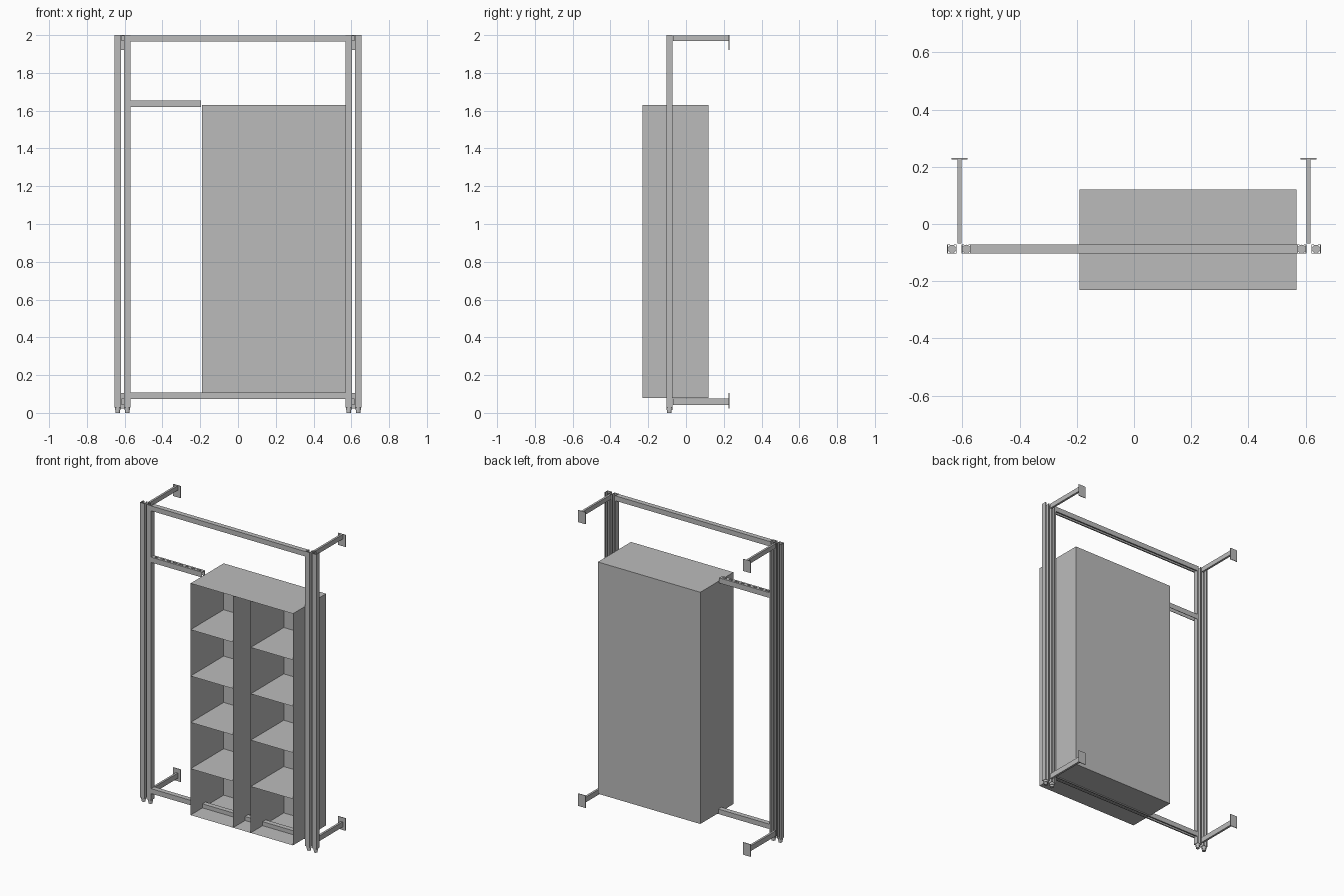
import bpy, bmesh, math
from mathutils import Vector

if "Cube" in bpy.data.objects:
    bpy.data.objects.remove(bpy.data.objects["Cube"])

grey = bpy.data.materials.new("light_grey")
grey.diffuse_color = (0.5, 0.5, 0.5, 1)
grey.use_nodes = True
grey.node_tree.nodes["Principled BSDF"].inputs["Base Color"].default_value = grey.diffuse_color


def finish(name, bm, recalc=True):
    if recalc:
        bmesh.ops.recalc_face_normals(bm, faces=bm.faces)
    me = bpy.data.meshes.new(name)
    bm.to_mesh(me)
    bm.free()
    me.materials.append(grey)
    ob = bpy.data.objects.new(name, me)
    bpy.context.collection.objects.link(ob)
    return ob


def add_box(bm, x0, x1, y0, y1, z0, z1):
    vs = bmesh.ops.create_cube(bm, size=1)["verts"]
    for v in vs:
        v.co = Vector(((x0 + x1) / 2 + v.co.x * (x1 - x0),
                       (y0 + y1) / 2 + v.co.y * (y1 - y0),
                       (z0 + z1) / 2 + v.co.z * (z1 - z0)))


def add_quad(bm, *pts):
    bm.faces.new([bm.verts.new(p) for p in pts])


def channel(name, w, d, start, end, place, t=0.003, lip=0.009):
    """Lipped C profile (u across, v deep, web at v = 0) run from start to end."""
    prof = [(0, 0), (w, 0), (w, d), (w - lip, d), (w - lip, d - t), (w - t, d - t),
            (w - t, t), (t, t), (t, d - t), (lip, d - t), (lip, d), (0, d)]
    bm = bmesh.new()
    a = bm.faces.new([bm.verts.new(place(u, v, start)) for u, v in prof])
    ext = bmesh.ops.extrude_face_region(bm, geom=[a], use_keep_orig=True)["geom"]
    shift = Vector(place(0, 0, end)) - Vector(place(0, 0, start))
    bmesh.ops.translate(bm, vec=shift,
                        verts=[g for g in ext if isinstance(g, bmesh.types.BMVert)])
    return finish(name, bm)


Y0, Y1 = -0.104, -0.071      # frame depth
W = Y1 - Y0

# Paired uprights, open to the back, with levelling feet
for side, xs in (("left", (-0.653, -0.603)), ("right", (0.57, 0.62))):
    for i, x in enumerate(xs):
        channel(f"{side}_post_{i + 1}", W, W, 0.028, 2.0,
                lambda u, v, s, x=x: (x + u, Y0 + v, s))
        bm = bmesh.new()
        for z0, z1, r in ((0, 0.014, 0.012), (0.014, 0.03, 0.015)):
            vs = bmesh.ops.create_cone(bm, cap_ends=True, segments=12, radius1=r,
                                       radius2=r, depth=z1 - z0)["verts"]
            bmesh.ops.translate(bm, verts=vs,
                                vec=(x + W / 2, (Y0 + Y1) / 2, (z0 + z1) / 2))
        finish(f"{side}_foot_{i + 1}", bm)

# Long top and bottom rails, open underneath
for name, top in (("top_rail", 1.998), ("bottom_rail", 0.107)):
    channel(name, W, W, -0.57, 0.57, lambda u, v, s, top=top: (s, Y0 + u, top - v))

# Short rail with a slotted top
bm = bmesh.new()
xa, xb, za, zb, t = -0.57, -0.195, 1.62, 1.655, 0.003
add_box(bm, xa, xb, Y0, Y0 + t, za, zb)
add_box(bm, xa, xb, Y1 - t, Y1, za, zb)
add_box(bm, xa, xb, Y0 + t, Y0 + 0.013, zb - t, zb)
add_box(bm, xa, xb, Y1 - 0.013, Y1 - t, zb - t, zb)
n = 8
pitch = (xb - xa - 0.015) / n
for i in range(n + 1):
    add_box(bm, xa + i * pitch, xa + i * pitch + 0.015, Y0 + 0.013, Y1 - 0.013, zb - t, zb)
finish("slotted_rail", bm)

# Wall arms with end plates
for side, s in (("left", -1), ("right", 1)):
    for level, a0, a1, p0, p1 in (("upper", 1.968, 1.999, 1.92, 2.0),
                                  ("lower", 0.042, 0.077, 0.022, 0.105)):
        bm = bmesh.new()
        xs = sorted((s * 0.603, s * 0.617))
        add_box(bm, *xs, -0.069, 0.227, a0, a1)
        finish(f"{side}_{level}_wall_arm", bm)
        bm = bmesh.new()
        xs = sorted((s * 0.583, s * 0.638))
        add_box(bm, *xs, 0.226, 0.23, p0, p1)
        finish(f"{side}_{level}_wall_plate", bm)

# Cabinet shell, open at the front
L, R, F, B, Z0, Z1 = -0.19, 0.568, -0.23, 0.12, 0.08, 1.63
DL, DR = 0.125, 0.255
bm = bmesh.new()
add_quad(bm, (L, F, Z0), (L, F, Z1), (L, B, Z1), (L, B, Z0))
add_quad(bm, (R, F, Z0), (R, B, Z0), (R, B, Z1), (R, F, Z1))
add_quad(bm, (L, B, Z0), (L, B, Z1), (R, B, Z1), (R, B, Z0))
add_quad(bm, (L, F, Z1), (R, F, Z1), (R, B, Z1), (L, B, Z1))
add_quad(bm, (L, F, Z0), (L, B, Z0), (R, B, Z0), (R, F, Z0))
bmesh.ops.remove_doubles(bm, verts=bm.verts, dist=1e-5)
finish("cabinet_shell", bm, recalc=False)

# Dividers either side of the tall middle bay
bm = bmesh.new()
for x in (DL, DR):
    add_quad(bm, (x, F, Z0), (x, B, Z0), (x, B, Z1), (x, F, Z1))
finish("cabinet_dividers", bm, recalc=False)

# Shelves in both outer bays
for side, a, b in (("left", L, DL), ("right", DR, R)):
    bm = bmesh.new()
    for i in range(1, 5):
        z = Z0 + i * (Z1 - Z0) / 5
        add_quad(bm, (a, F, z), (b, F, z), (b, B, z), (a, B, z))
    finish(f"{side}_shelves", bm, recalc=False)
